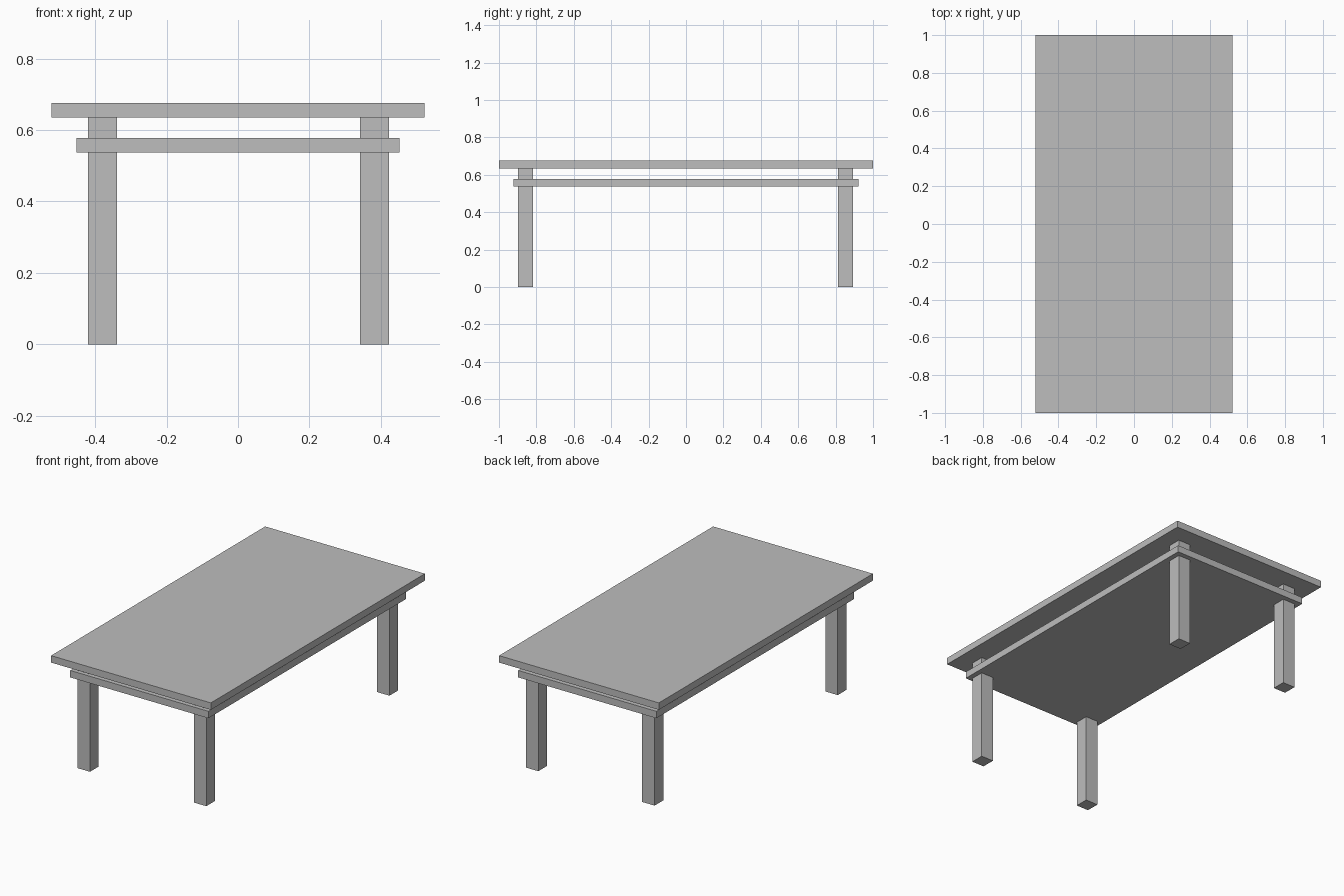
import bpy

default_cube = bpy.data.objects.get("Cube")
if default_cube:
    bpy.data.objects.remove(default_cube, do_unlink=True)

# Single flat grey
grey = bpy.data.materials.new("plain_grey")
grey.use_nodes = True
colour = (0.51, 0.51, 0.51, 1)
grey.diffuse_color = colour
grey.node_tree.nodes["Principled BSDF"].inputs["Base Color"].default_value = colour


def box(name, centre, size):
    """Add a sharp-edged box with its scale applied."""
    bpy.ops.mesh.primitive_cube_add(size=1, location=centre)
    obj = bpy.context.object
    obj.name = name
    obj.scale = size
    bpy.ops.object.transform_apply(location=False, rotation=False, scale=True)
    obj.data.materials.append(grey)
    return obj


TOP_UNDERSIDE = 0.635
THICKNESS = 0.041
LEG_WIDTH = 0.081

# Slabs: the table top and the smaller board just beneath it
box("table_top", (0, 0, TOP_UNDERSIDE + THICKNESS / 2), (1.045, 2, THICKNESS))
box("under_board", (0, 0, 0.557), (0.904, 1.844, THICKNESS))

# Square legs, passing through the board up to the top
for side, x in (("right", -0.379), ("left", 0.382)):
    for end, y in (("front", -0.859), ("back", 0.852)):
        box(f"{end}_{side}_leg", (x, y, TOP_UNDERSIDE / 2),
            (LEG_WIDTH, LEG_WIDTH, TOP_UNDERSIDE))
